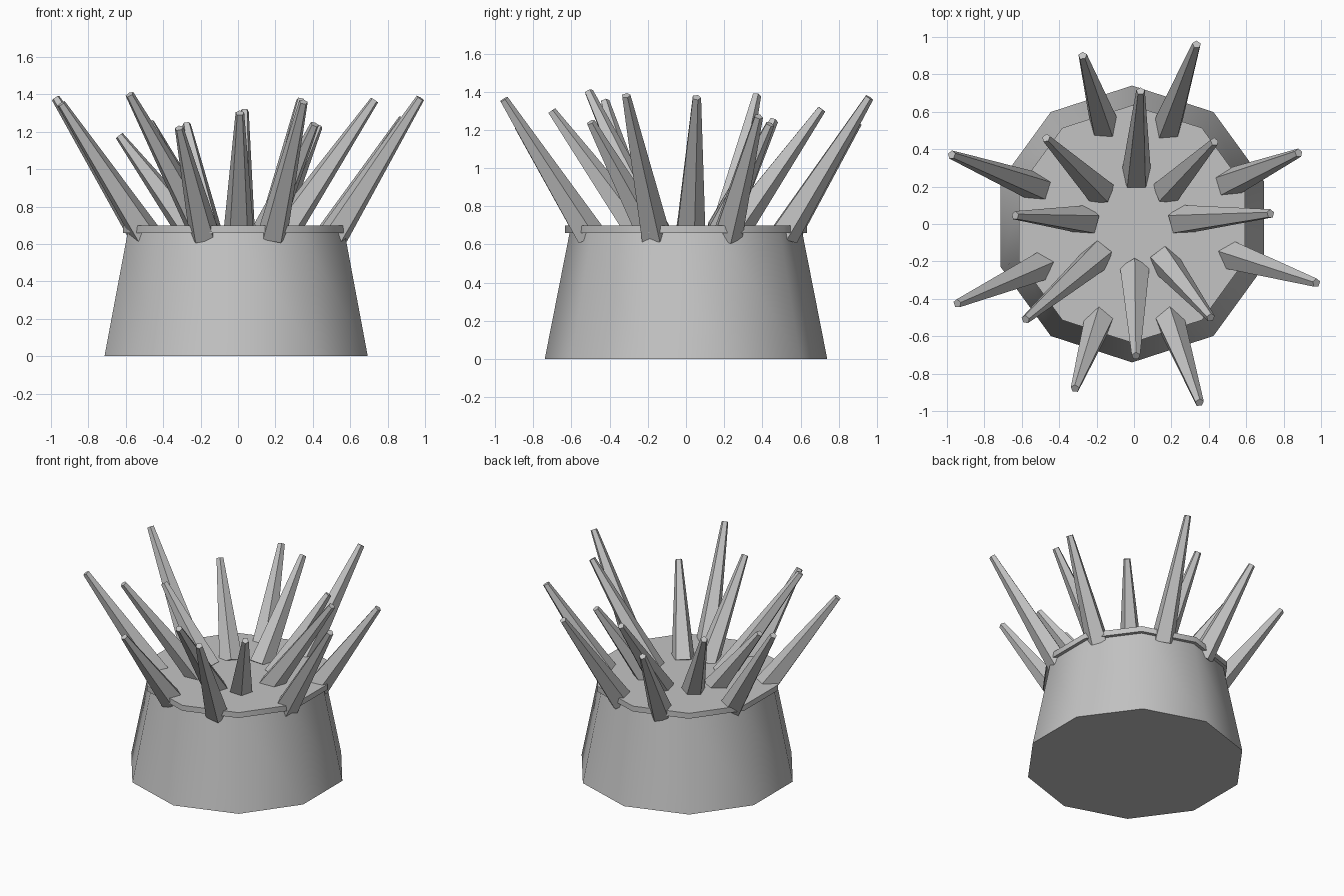
import bpy, bmesh, math
from mathutils import Vector, Matrix

if "Cube" in bpy.data.objects:
    bpy.data.objects.remove(bpy.data.objects["Cube"])

grey = bpy.data.materials.new("plain grey")
grey.use_nodes = True
grey.diffuse_color = (0.55, 0.55, 0.55, 1)
grey.node_tree.nodes["Principled BSDF"].inputs["Base Color"].default_value = grey.diffuse_color


def tapered(name, sides, start, end, r_start, r_end, smooth_angle):
    """Capped tapered prism running from start to end."""
    start, end = Vector(start), Vector(end)
    axis = end - start
    turn = Vector((0, 0, 1)).rotation_difference(axis).to_matrix().to_4x4()
    bm = bmesh.new()
    bmesh.ops.create_cone(bm, cap_ends=True, segments=sides, radius1=r_start,
                          radius2=r_end, depth=axis.length,
                          matrix=Matrix.Translation((start + end) / 2) @ turn)
    mesh = bpy.data.meshes.new(name)
    bm.to_mesh(mesh)
    bm.free()
    mesh.materials.append(grey)
    obj = bpy.data.objects.new(name, mesh)
    bpy.context.collection.objects.link(obj)
    bpy.ops.object.select_all(action="DESELECT")
    obj.select_set(True)
    bpy.context.view_layer.objects.active = obj
    bpy.ops.object.shade_smooth_by_angle(angle=math.radians(smooth_angle))
    return obj


# Ten-sided base and the thin slab on top
CX = -0.01
tapered("base", 10, (CX, 0, 0), (CX, 0, 0.66), 0.74, 0.61, 40)
tapered("top_slab", 10, (CX, 0, 0.66), (CX, 0, 0.70), 0.635, 0.635, 40)

# Spike tips, listed around each ring
outer_tips = [(0.88, 0.38, 1.27), (0.335, 0.96, 1.37), (-0.275, 0.9, 1.24),
              (-0.975, 0.37, 1.38), (-0.945, -0.425, 1.35), (-0.315, -0.88, 1.22),
              (0.35, -0.955, 1.36), (0.975, -0.315, 1.38)]
inner_tips = [(0.73, 0.055, 1.37), (0.43, 0.44, 1.23), (0.035, 0.71, 1.31),
              (-0.47, 0.46, 1.25), (-0.635, 0.045, 1.18), (-0.58, -0.51, 1.4),
              (0.01, -0.705, 1.3), (0.41, -0.5, 1.24)]

# Each spike leans straight outward from its ring
for ring, tips, reach, height in (("outer", outer_tips, 0.54, 0.65),
                                  ("inner", inner_tips, 0.25, 0.67)):
    for i, tip in enumerate(tips):
        root = Vector(tip).xy.normalized() * reach
        tapered(f"{ring}_spike_{i + 1}", 5, (root.x, root.y, height), tip,
                0.083, 0.024, 30)
